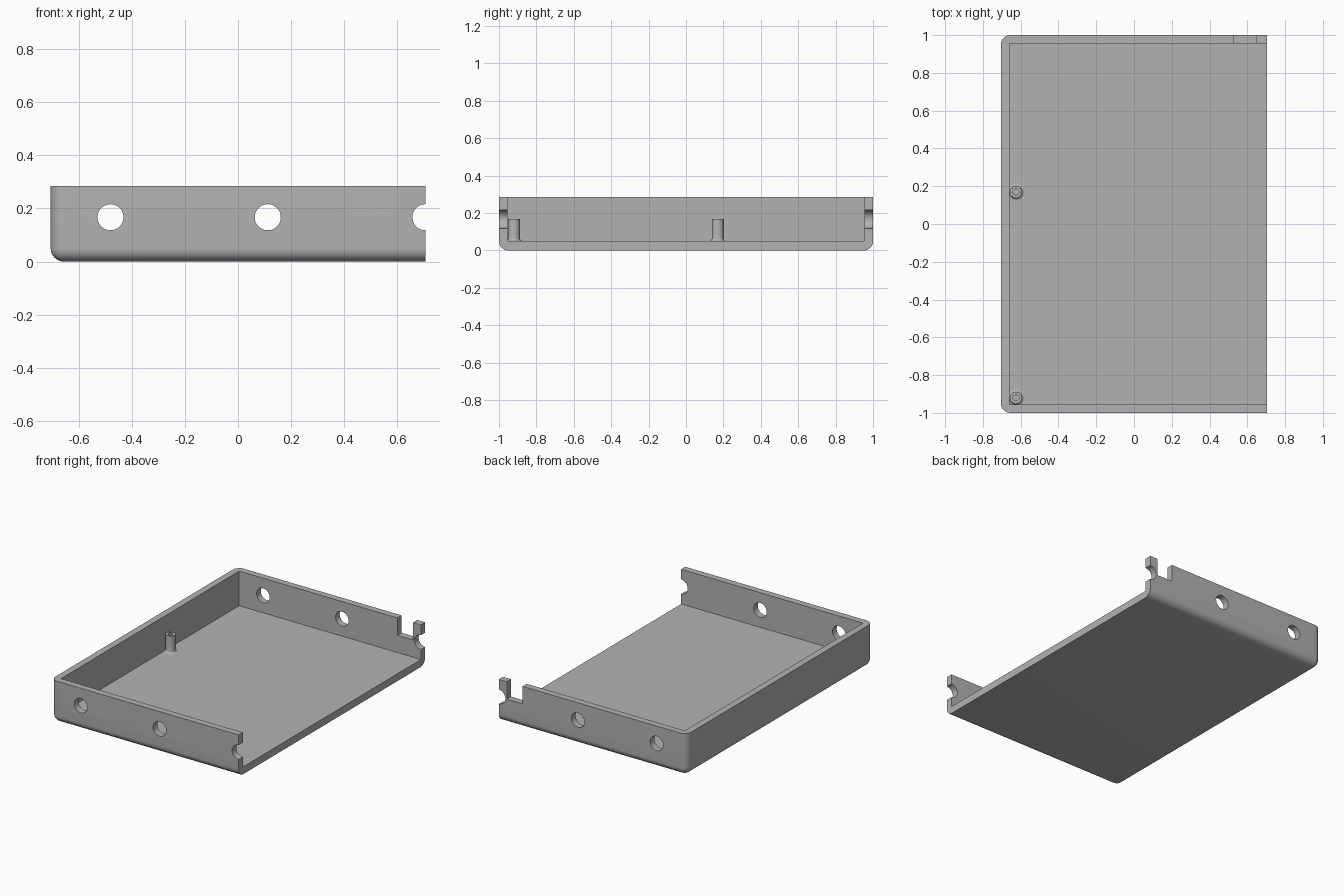
import bpy, bmesh, math
from mathutils import Matrix, Vector

if "Cube" in bpy.data.objects:
    bpy.data.objects.remove(bpy.data.objects["Cube"])

HALF_X, HALF_Y, HEIGHT = 0.705, 1.0, 0.285
WALL, FLOOR, ROUND = 0.045, 0.05, 0.05
HOLE_Z, HOLE_R = 0.167, 0.049

grey = bpy.data.materials.new("plain grey")
grey.use_nodes = True
grey.diffuse_color = (0.45, 0.45, 0.45, 1)
grey.node_tree.nodes["Principled BSDF"].inputs["Base Color"].default_value = (0.45, 0.45, 0.45, 1)


def make_object(name, bm):
    bmesh.ops.recalc_face_normals(bm, faces=bm.faces)
    mesh = bpy.data.meshes.new(name)
    bm.to_mesh(mesh)
    bm.free()
    mesh.materials.append(grey)
    obj = bpy.data.objects.new(name, mesh)
    bpy.context.collection.objects.link(obj)
    return obj


def box(low, high):
    low, high = Vector(low), Vector(high)
    bm = bmesh.new()
    bmesh.ops.create_cube(bm, size=1, matrix=Matrix.Translation((low + high) / 2)
                          @ Matrix.Diagonal((*(high - low), 1)))
    return bm


def activate(obj):
    bpy.ops.object.select_all(action='DESELECT')
    obj.select_set(True)
    bpy.context.view_layer.objects.active = obj


def cut(target, cutter):
    cutter.hide_render = True
    mod = target.modifiers.new("cut", 'BOOLEAN')
    mod.operation, mod.solver, mod.object = 'DIFFERENCE', 'EXACT', cutter
    activate(target)
    bpy.ops.object.modifier_apply(modifier=mod.name)
    bpy.data.objects.remove(cutter)


# Tray body: rounded underside and left-hand corners, flat at the open end
bm = box((-HALF_X, -HALF_Y, 0), (HALF_X, HALF_Y, HEIGHT))


def is_rounded(edge):
    mid = (edge.verts[0].co + edge.verts[1].co) / 2
    at_closed_end = mid.x < -HALF_X + 0.01
    at_bottom = mid.z < 0.01
    at_side = abs(mid.y) > HALF_Y - 0.01
    return at_closed_end + at_bottom + at_side == 2


bmesh.ops.bevel(bm, geom=[e for e in bm.edges if is_rounded(e)], offset=ROUND,
                segments=8, profile=0.5, affect='EDGES')
tray = make_object("tray", bm)

# Cavity, open at one end
cut(tray, make_object("cavity_cutter", box((-HALF_X + WALL, -HALF_Y + WALL, FLOOR),
                                           (1, HALF_Y - WALL, 1))))

# Round holes through both long walls, the last one halved by the open end
for x in (-0.48, 0.112, HALF_X):
    bm = bmesh.new()
    bmesh.ops.create_cone(bm, cap_ends=True, segments=48, radius1=HOLE_R, radius2=HOLE_R, depth=3,
                          matrix=Matrix.Translation((x, 0, HOLE_Z)) @ Matrix.Rotation(math.pi / 2, 4, 'X'))
    cut(tray, make_object("hole_cutter", bm))

# Notch in the rear wall
cut(tray, make_object("notch_cutter", box((0.527, 0.9, HOLE_Z), (0.645, 1.1, 1))))


# Hollow screw posts with a flared foot
def screw_post(name, x, y):
    radius, bore, flare = 0.032, 0.016, 0.014
    profile = [(0, 0.07), (bore, 0.07), (bore, HOLE_Z), (radius, HOLE_Z)]
    for i in range(6):
        a = math.pi / 2 * i / 5
        profile.append((radius + flare * (1 - math.cos(a)), FLOOR + flare * (1 - math.sin(a))))
    profile += [(radius + flare, FLOOR - 0.01), (0, FLOOR - 0.01)]
    bm = bmesh.new()
    verts = [bm.verts.new((r, 0, z)) for r, z in profile]
    edges = [bm.edges.new(pair) for pair in zip(verts, verts[1:])]
    bmesh.ops.spin(bm, geom=verts + edges, axis=(0, 0, 1), cent=(0, 0, 0),
                   angle=math.tau, steps=32)
    bmesh.ops.remove_doubles(bm, verts=bm.verts, dist=0.0001)
    bmesh.ops.translate(bm, verts=bm.verts, vec=(x, y, 0))
    return make_object(name, bm)


posts = [screw_post("front_screw_post", -0.625, -0.92),
         screw_post("middle_screw_post", -0.625, 0.17)]

for obj in [tray] + posts:
    activate(obj)
    bpy.ops.object.shade_smooth_by_angle(angle=math.radians(30))
